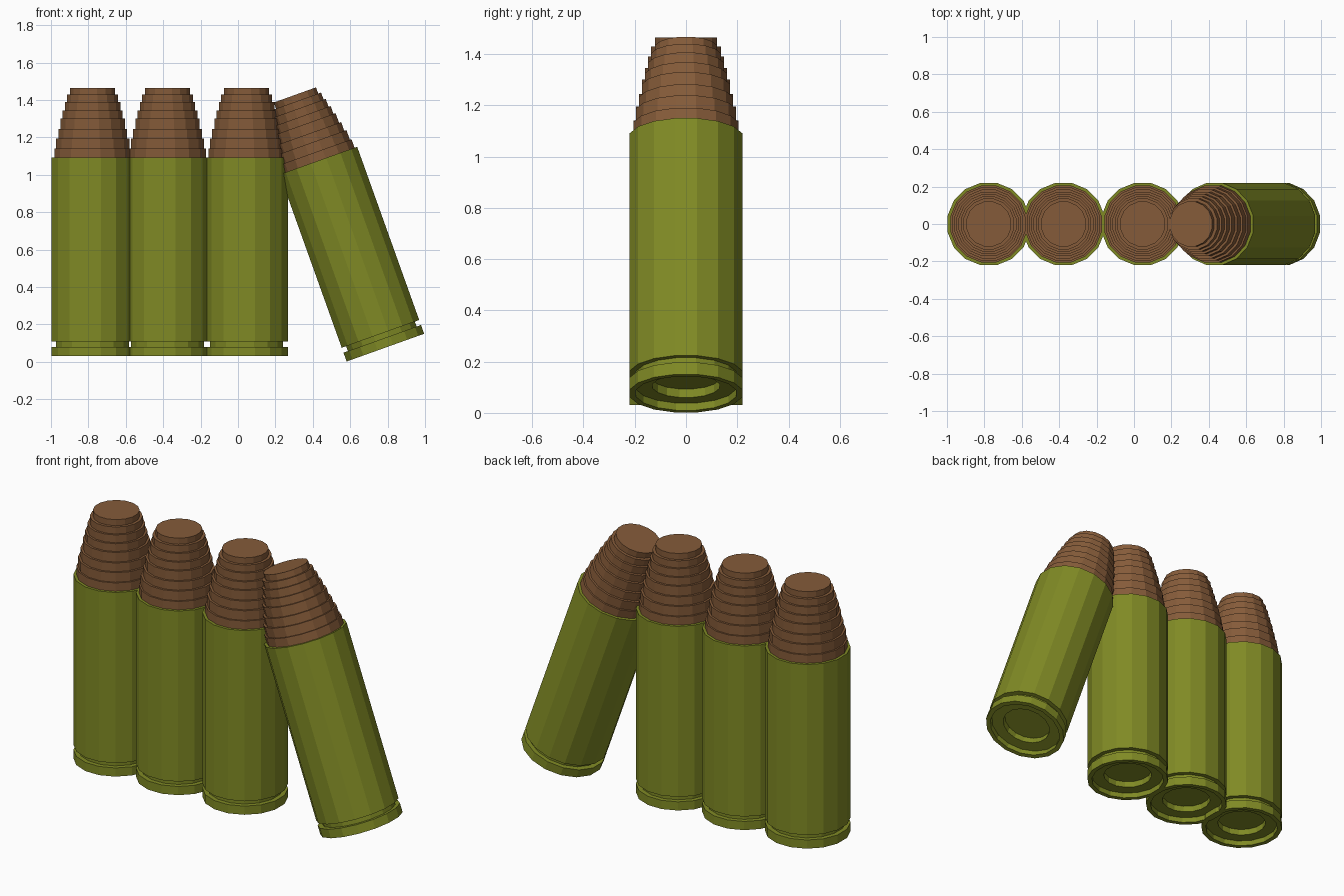
import bpy, bmesh, math
from mathutils import Matrix

cube = bpy.data.objects.get("Cube")
if cube:
    bpy.data.objects.remove(cube, do_unlink=True)

SIDES = 16


def material(name, rgb):
    m = bpy.data.materials.new(name)
    m.use_nodes = True
    m.diffuse_color = (*rgb, 1)
    b = m.node_tree.nodes["Principled BSDF"]
    b.inputs["Base Color"].default_value = (*rgb, 1)
    b.inputs["Roughness"].default_value = 0.6
    return m


def lathe(name, profile, mat):
    """Revolve (radius, height) points about z and cap both ends."""
    bm = bmesh.new()
    rings = []
    for r, z in profile:
        r /= math.cos(math.pi / SIDES)  # radius measured to the flats
        rings.append([bm.verts.new((r * math.cos(a), r * math.sin(a), z))
                      for a in (2 * math.pi * (i + 0.5) / SIDES for i in range(SIDES))])
    for low, high in zip(rings, rings[1:]):
        for i in range(SIDES):
            j = (i + 1) % SIDES
            bm.faces.new((low[i], low[j], high[j], high[i]))
    bm.faces.new(rings[0][::-1])
    bm.faces.new(rings[-1])
    bmesh.ops.recalc_face_normals(bm, faces=bm.faces)
    mesh = bpy.data.meshes.new(name)
    bm.to_mesh(mesh)
    bm.free()
    mesh.materials.append(mat)
    return mesh


olive = material("olive_green", (0.216, 0.255, 0.018))
brown = material("copper_brown", (0.235, 0.105, 0.041))

# Case: recessed base, rim, extraction groove and straight wall
case_mesh = lathe("case", [
    (0.13, 0.065), (0.13, 0.03), (0.195, 0.03), (0.195, 0.0),
    (0.22, 0.0), (0.22, 0.05), (0.195, 0.05), (0.195, 0.078),
    (0.22, 0.078), (0.22, 1.062)], olive)

# Tip: stack of shrinking tiers (radius, top height)
tiers = [(0.205, 1.11), (0.196, 1.165), (0.184, 1.215), (0.172, 1.27),
         (0.160, 1.315), (0.148, 1.36), (0.136, 1.40), (0.120, 1.435)]
profile, z = [], 1.05
for r, top in tiers:
    profile += [(r, z), (r, top)]
    z = top
tip_mesh = lathe("tip", profile, brown)

# Three upright rounds and one leaning against them: name, x, z, lean in degrees
for name, x, z, lean in [("right", -0.777, 0.03, 0), ("middle", -0.377, 0.03, 0),
                         ("left", 0.046, 0.03, 0), ("leaning", 0.788, 0.076, -19.7)]:
    place = Matrix.Translation((x, 0, z)) @ Matrix.Rotation(math.radians(lean), 4, 'Y')
    for part, mesh in (("case", case_mesh), ("tip", tip_mesh)):
        ob = bpy.data.objects.new(f"{name}_{part}", mesh)
        bpy.context.collection.objects.link(ob)
        ob.matrix_world = place
